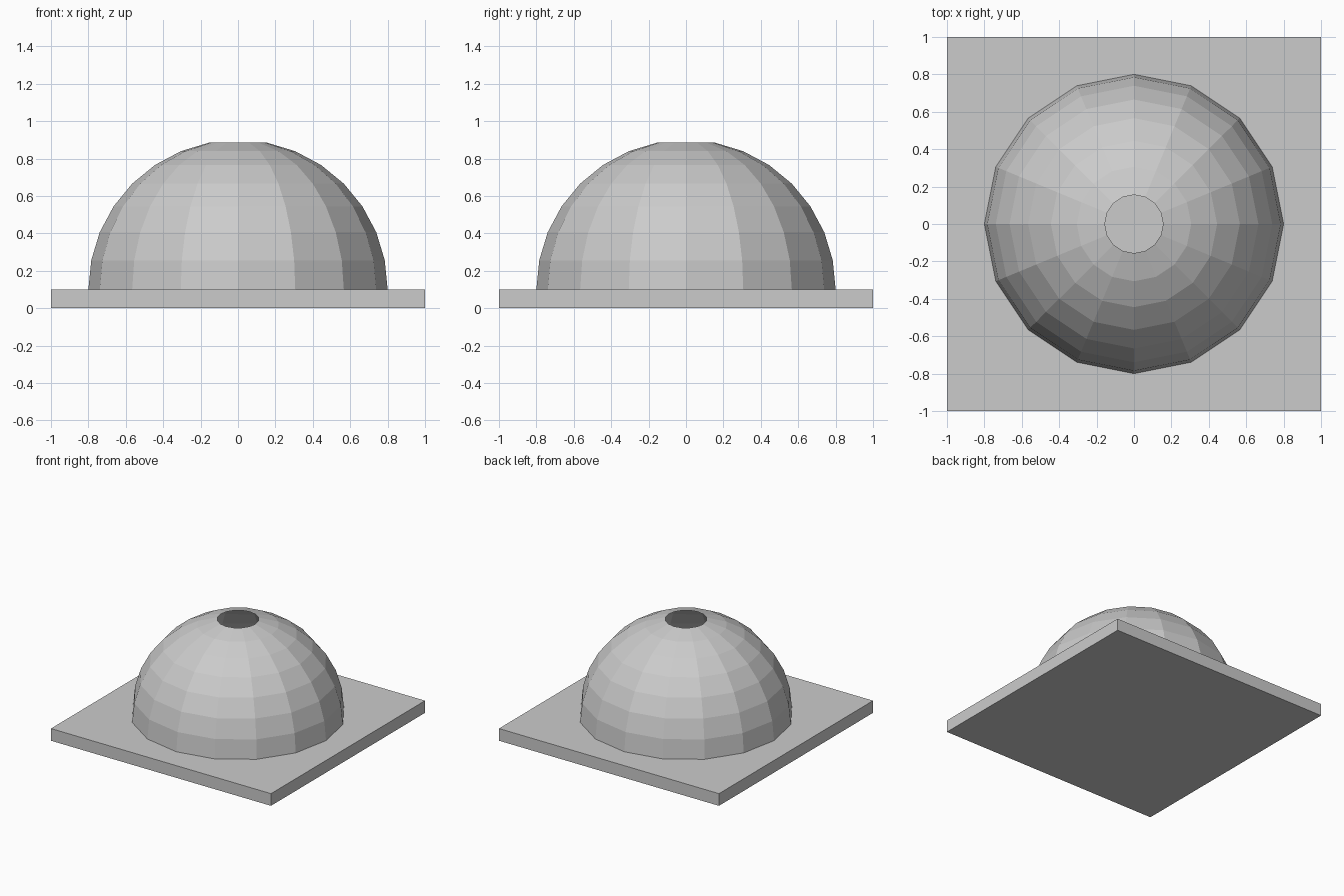
import bpy, bmesh, math

if "Cube" in bpy.data.objects:
    bpy.data.objects.remove(bpy.data.objects["Cube"])

BASE_H = 0.1      # plate thickness
RADIUS = 0.8      # dome radius
SIDES = 16
STEP = math.radians(11.25)


def add_object(name, bm):
    mesh = bpy.data.meshes.new(name)
    bm.to_mesh(mesh)
    bm.free()
    obj = bpy.data.objects.new(name, mesh)
    bpy.context.collection.objects.link(obj)
    return obj


# square base plate
bpy.ops.mesh.primitive_cube_add(size=1, location=(0, 0, BASE_H / 2))
plate = bpy.context.object
plate.name = "base_plate"
plate.scale = (2, 2, BASE_H)

# faceted hollow dome: stacked rings, left open at the crown
bm = bmesh.new()
rings = []
for k in range(8):
    r, z = RADIUS * math.cos(k * STEP), BASE_H + RADIUS * math.sin(k * STEP)
    rings.append([bm.verts.new((r * math.cos(a), r * math.sin(a), z))
                  for a in (2 * math.pi * i / SIDES for i in range(SIDES))])
for low, high in zip(rings, rings[1:]):
    for i in range(SIDES):
        j = (i + 1) % SIDES
        bm.faces.new((low[i], low[j], high[j], high[i]))
add_object("dome", bm)
